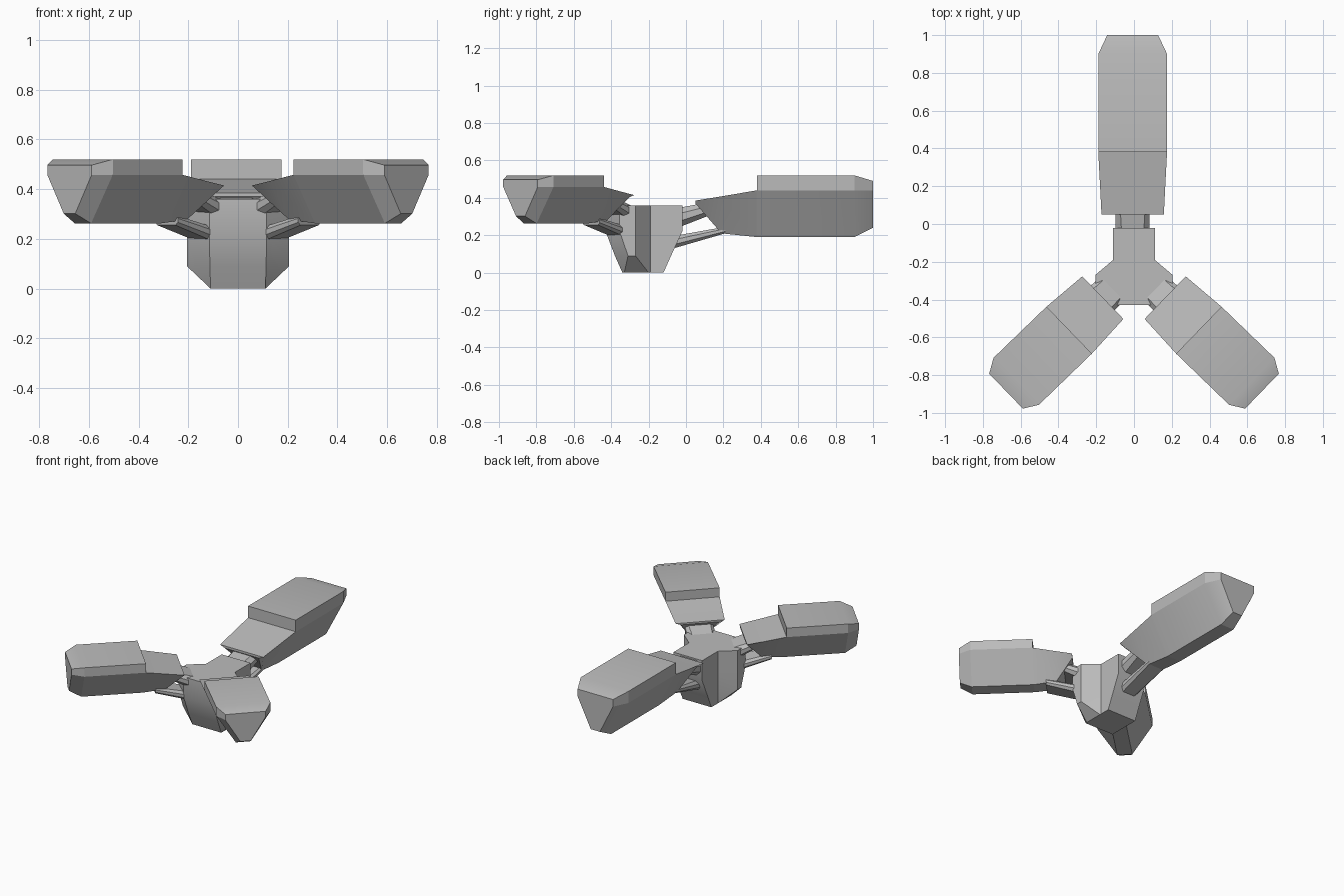
import bpy, bmesh, math
from mathutils import Matrix, Vector

cube = bpy.data.objects.get("Cube")
if cube:
    bpy.data.objects.remove(cube, do_unlink=True)

GREY = (0.5, 0.5, 0.5, 1)
mat = bpy.data.materials.new("plain grey")
mat.use_nodes = True
mat.diffuse_color = GREY
mat.node_tree.nodes["Principled BSDF"].inputs["Base Color"].default_value = GREY


def loft(name, rings, matrix=Matrix()):
    """Skin a list of equal-length rings and cap both ends."""
    bm = bmesh.new()
    loops = [[bm.verts.new(matrix @ Vector(p)) for p in ring] for ring in rings]
    for a, b in zip(loops, loops[1:]):
        for i in range(len(a)):
            j = (i + 1) % len(a)
            bm.faces.new((a[i], a[j], b[j], b[i]))
    bm.faces.new(loops[0])
    bm.faces.new(loops[-1])
    bmesh.ops.recalc_face_normals(bm, faces=bm.faces)
    mesh = bpy.data.meshes.new(name)
    bm.to_mesh(mesh)
    bm.free()
    mesh.materials.append(mat)
    obj = bpy.data.objects.new(name, mesh)
    bpy.context.collection.objects.link(obj)
    bpy.ops.object.select_all(action="DESELECT")
    obj.select_set(True)
    bpy.context.view_layer.objects.active = obj
    bpy.ops.object.shade_smooth_by_angle(angle=math.radians(25))
    return obj


def section(y, half):
    """Symmetric cross-section at y from its (x, z) half outline."""
    return [(x, y, z) for x, z in half] + [(-x, y, z) for x, z in reversed(half)]


def strut(name, matrix, ends, width):
    """Bar with chamfered corners between two (y, bottom, top) ends."""
    rings = []
    for y, low, top in ends:
        c = (top - low) * 0.3
        rings.append(section(y, [(width - c, top), (width, top - c),
                                 (width, low + c), (width - c, low)]))
    loft(name, rings, matrix)


def arm(side, matrix, size, lower, upper):
    # pod: flat lid, narrow upright rim, sides tapering to a thin keel
    shape = (matrix @ Matrix.Translation((0, 0, 0.52))
             @ Matrix.Diagonal((*size, 1)) @ Matrix.Translation((0, 0, -0.52)))
    loft(side + "_pod_body", [
        section(0.33, [(0.182, 0.52), (0.182, 0.44), (0.05, 0.19)]),
        section(0.85, [(0.182, 0.52), (0.182, 0.44), (0.05, 0.19)]),
        section(0.95, [(0.135, 0.49), (0.135, 0.44), (0.035, 0.24)]),
    ], shape)
    loft(side + "_pod_nose", [
        section(0.0, [(0.165, 0.385), (0.13, 0.37)]),
        section(0.14, [(0.172, 0.408), (0.055, 0.21)]),
        section(0.33, [(0.182, 0.44), (0.05, 0.19)]),
    ], shape)
    # two struts joining the pod to the hub
    strut(side + "_lower_strut", matrix, lower, 0.065)
    strut(side + "_upper_strut", matrix, upper, 0.09)


# hub: three-armed block, undercut towards its base
def hub_ring(z, half):
    return [(x, y, z) for x, y in half] + [(-x, y, z) for x, y in reversed(half)]


plan = [(0.11, -0.02), (0.11, -0.19), (0.205, -0.27), (0.205, -0.355), (0.115, -0.43)]
loft("hub", [
    hub_ring(0, [(0.11, -0.12), (0.11, -0.19), (0.11, -0.2), (0.11, -0.33), (0.11, -0.34)]),
    hub_ring(0.09, [(0.11, -0.08), (0.11, -0.19), (0.205, -0.27), (0.205, -0.31), (0.113, -0.38)]),
    hub_ring(0.22, plan),
    hub_ring(0.36, plan),
])

# rear arm, then the smaller mirrored front pair
arm("rear", Matrix.Translation((-0.007, 0.05, 0)), (1, 1, 1),
    [(-0.15, 0.12, 0.19), (0.16, 0.21, 0.245)],
    [(-0.12, 0.23, 0.34), (0.06, 0.3, 0.375)])
front = Matrix.Translation((0.165, -0.39, 0)) @ Matrix.Rotation(math.radians(-134), 4, "Z")
for side, sign in (("left", 1), ("right", -1)):
    arm(side, Matrix.Diagonal((sign, 1, 1, 1)) @ front, (0.95, 0.75, 0.78),
        [(-0.08, 0.18, 0.24), (0.17, 0.255, 0.295)],
        [(-0.1, 0.26, 0.35), (0.06, 0.34, 0.4)])
